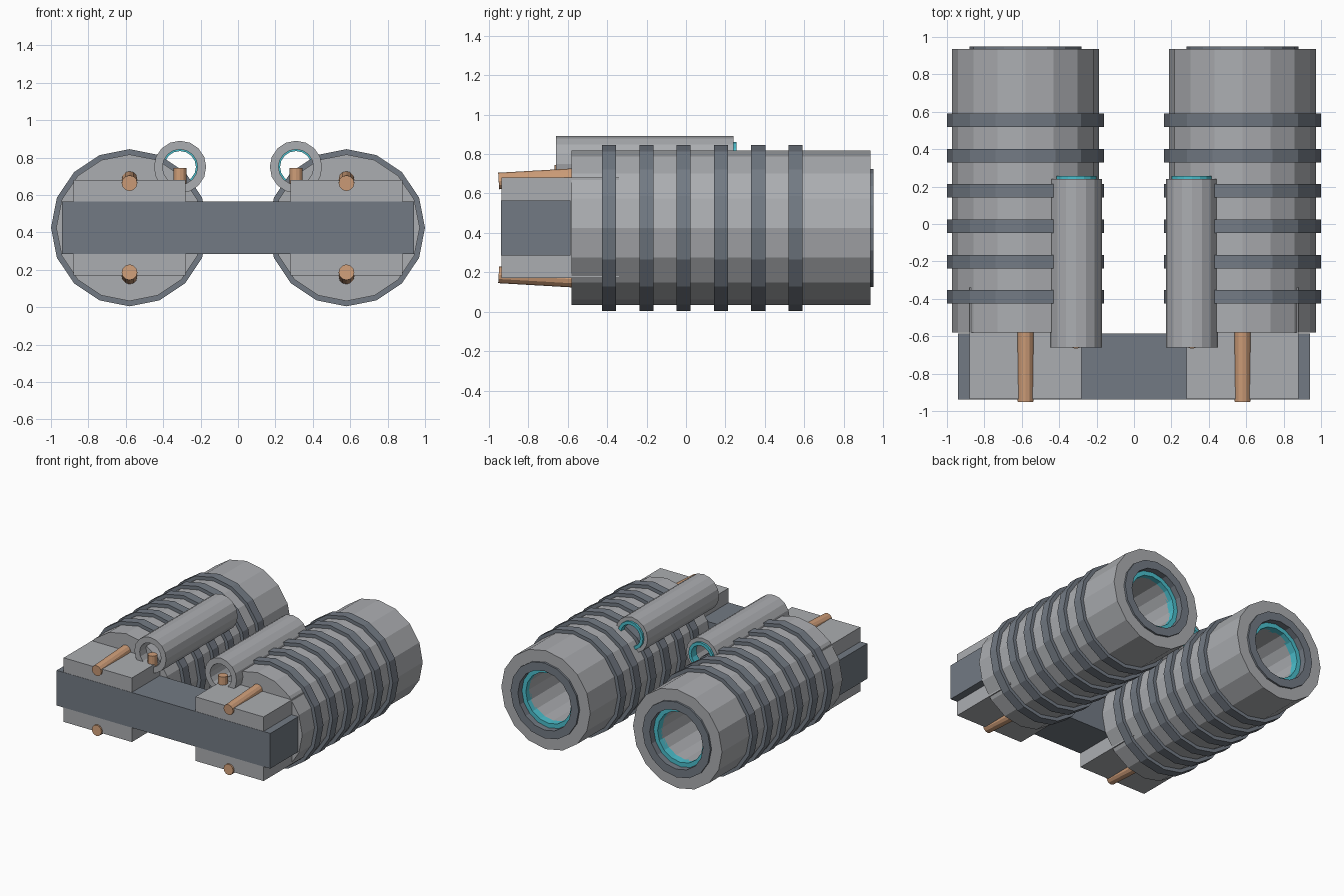
import bpy, bmesh, math
from mathutils import Vector

cube = bpy.data.objects.get("Cube")
if cube:
    bpy.data.objects.remove(cube, do_unlink=True)


def material(name, rgb):
    m = bpy.data.materials.new(name)
    m.use_nodes = True
    m.diffuse_color = (*rgb, 1)
    m.node_tree.nodes["Principled BSDF"].inputs["Base Color"].default_value = (*rgb, 1)
    return m


GREY = material("light grey metal", (0.41, 0.42, 0.44))
DARK = material("dark grey metal", (0.17, 0.195, 0.23))
COPPER = material("copper", (0.62, 0.34, 0.19))
CYAN = material("cyan glow", (0.07, 0.52, 0.61))


def finish(name, bm, mat):
    bmesh.ops.recalc_face_normals(bm, faces=bm.faces)
    mesh = bpy.data.meshes.new(name)
    bm.to_mesh(mesh)
    bm.free()
    mesh.materials.append(mat)
    obj = bpy.data.objects.new(name, mesh)
    bpy.context.collection.objects.link(obj)
    return obj


def lathe(name, mat, x, z, profile, sides=16):
    """Revolve a closed (radius, y) outline about an axis along y."""
    bm = bmesh.new()
    rings = []
    for r, y in profile:
        count = sides if r > 0 else 1
        angles = [math.tau * i / sides for i in range(count)]
        rings.append([bm.verts.new((x + r * math.sin(a), y, z + r * math.cos(a))) for a in angles])
    for a, b in zip(rings, rings[1:] + rings[:1]):
        for i in range(sides):
            j = (i + 1) % sides
            if len(a) == len(b) == 1:
                break
            if len(a) == 1:
                bm.faces.new((a[0], b[i], b[j]))
            elif len(b) == 1:
                bm.faces.new((a[i], a[j], b[0]))
            else:
                bm.faces.new((a[i], a[j], b[j], b[i]))
    return finish(name, bm, mat)


def pipe(name, mat, x, z, outer, inner, y0, y1):
    return lathe(name, mat, x, z, [(inner, y0), (outer, y0), (outer, y1), (inner, y1)])


def box(name, mat, low, high):
    bm = bmesh.new()
    bmesh.ops.create_cube(bm, size=1)
    for v in bm.verts:
        v.co = [l if c < 0 else h for c, l, h in zip(v.co, low, high)]
    return finish(name, bm, mat)


def rod(name, mat, start, end, radius, sides=12):
    start, end = Vector(start), Vector(end)
    bm = bmesh.new()
    bmesh.ops.create_cone(bm, cap_ends=True, segments=sides, radius1=radius,
                          radius2=radius, depth=(end - start).length)
    turn = Vector((0, 0, 1)).rotation_difference(end - start)
    for v in bm.verts:
        v.co = turn @ v.co + (start + end) / 2
    return finish(name, bm, mat)


AXIS_Z = 0.425
FRONT = -0.935

# Bar joining the two barrels
box("cross_bar", DARK, (-0.94, FRONT - 0.002, 0.285), (0.94, -0.585, 0.565))

for side, s in (("left", 1), ("right", -1)):
    x = 0.58 * s

    # Barrel with an open bore at the back
    lathe(side + "_barrel", GREY, x, AXIS_Z,
          [(0, -0.58), (0.392, -0.58), (0.392, 0.935), (0.29, 0.935),
           (0.29, 0.86), (0.2, 0.86), (0.2, 0.1), (0, 0.1)])
    for i in range(6):
        y = -0.39 + 0.189 * i
        pipe(f"{side}_barrel_band_{i + 1}", DARK, x, AXIS_Z, 0.42, 0.38, y - 0.036, y + 0.036)
    pipe(side + "_muzzle_ring", DARK, x, AXIS_Z, 0.30, 0.235, 0.85, 0.95)
    pipe(side + "_muzzle_glow", CYAN, x, AXIS_Z, 0.24, 0.2, 0.84, 0.90)

    # Block at the front with two slightly tilted rods
    box(side + "_front_block", GREY, (x - 0.3, FRONT, 0.17), (x + 0.3, -0.34, 0.68))
    for level, t in (("upper", 1), ("lower", -1)):
        rod(f"{side}_{level}_rod", COPPER, (x, -0.95, AXIS_Z + 0.238 * t),
            (x, -0.5, AXIS_Z + 0.264 * t), 0.042)

    # Small hollow tube on top, with its glowing rim and front peg
    tx = 0.31 * s
    pipe(side + "_top_tube", GREY, tx, 0.75, 0.14, 0.094, -0.66, 0.24)
    pipe(side + "_top_tube_glow", CYAN, tx, 0.75, 0.11, 0.085, 0.19, 0.256)
    rod(side + "_top_tube_peg", COPPER, (tx, -0.632, 0.62), (tx, -0.632, 0.745), 0.035)
